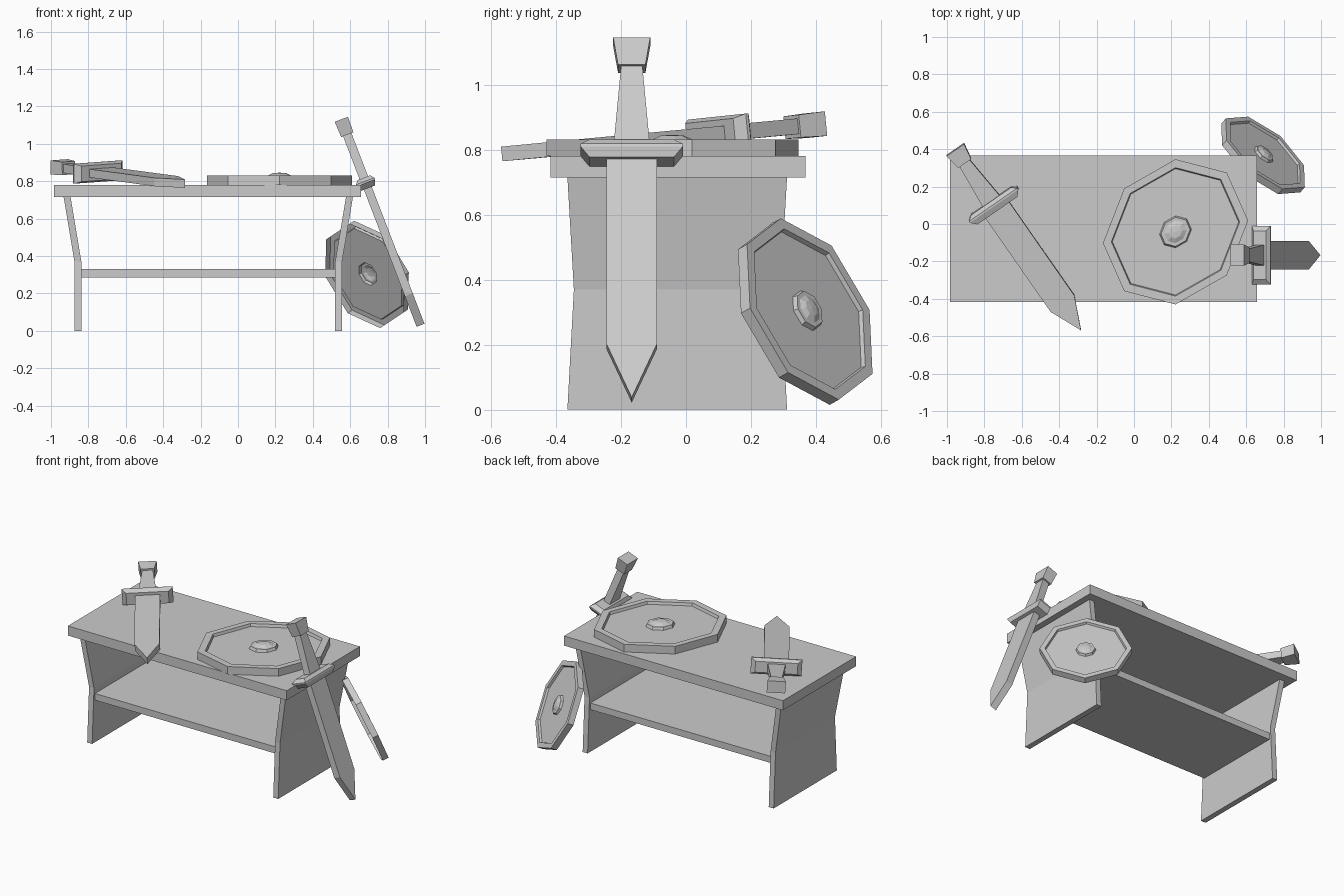
import bpy, bmesh
from math import sin, cos, pi
from mathutils import Vector, Matrix

if "Cube" in bpy.data.objects:
    bpy.data.objects.remove(bpy.data.objects["Cube"])


def finish(name, bm, matrix=None):
    if matrix is not None:
        bm.transform(matrix)
    bmesh.ops.remove_doubles(bm, verts=bm.verts, dist=0.0002)
    bmesh.ops.recalc_face_normals(bm, faces=bm.faces)
    me = bpy.data.meshes.new(name)
    bm.to_mesh(me)
    bm.free()
    ob = bpy.data.objects.new(name, me)
    bpy.context.collection.objects.link(ob)
    return ob


def loft(name, sections, matrix=None):
    """Stack of rectangles (z, centre x, centre y, half x, half y), capped."""
    bm = bmesh.new()
    rings = [[bm.verts.new((cx + i * hx, cy + j * hy, z))
              for i, j in ((-1, -1), (1, -1), (1, 1), (-1, 1))]
             for z, cx, cy, hx, hy in sections]
    for a, b in zip(rings, rings[1:]):
        for k in range(4):
            m = (k + 1) % 4
            bm.faces.new((a[k], a[m], b[m], b[k]))
    bm.faces.new(rings[0][::-1])
    bm.faces.new(rings[-1])
    return finish(name, bm, matrix)


def frame(origin, x, y, z):
    m = Matrix((x, y, z)).transposed().to_4x4()
    m.translation = origin
    return m


# table
TX, TY = -0.163, -0.025
loft("table_top", [(0.715, TX, TY, 0.82, 0.392), (0.78, TX, TY, 0.82, 0.392)])
for side, label in ((-1, "left"), (1, "right")):
    loft(label + "_leg", [(z, -0.159 + side * off, -0.027, 0.0185, hy)
         for z, off, hy in ((0, 0.697, 0.338), (0.37, 0.697, 0.318), (0.717, 0.755, 0.338))])
loft("shelf", [(0.285, -0.159, -0.027, 0.685, 0.308), (0.33, -0.159, -0.027, 0.685, 0.308)])


# shields: open-backed octagonal dish with raised rim and domed boss
def shield(name, origin, u, v, n):
    profile = [(1, 0), (1, 1), (0.885, 1), (0.87, 0.65), (0.22, 0.65),
               (0.2, 1.0), (0.155, 1.0), (0.09, 1.22), (0, 1.27)]
    bm = bmesh.new()
    rings = [[bm.verts.new((r * cos(k * pi / 4), r * sin(k * pi / 4), h)) for k in range(8)]
             for r, h in profile]
    for a, b in zip(rings, rings[1:]):
        for k in range(8):
            m = (k + 1) % 8
            bm.faces.new((a[k], a[m], b[m], b[k]))
    bmesh.ops.remove_doubles(bm, verts=bm.verts, dist=0.001)
    ob = finish(name, bm, frame(origin, u, v, n))
    return ob


shield("table_shield", Vector((0.222, -0.042, 0.78)), Vector((0.388, 0.06, 0)),
       Vector((0, 0.388, 0)), Vector((0, 0, 0.052)))
n = Vector((0.60, 0.695, 0.397)).normalized()
u = Vector((-0.085, -0.093, 0.291)).normalized()
v = n.cross(u)
shield("leaning_shield", Vector((0.69, 0.367, 0.302)) - n * 0.02, u * 0.304, v * 0.28, n * 0.04)


# swords: local z runs from tip to pommel, local x is the blade width
def sword(label, tip, end, width_dir):
    z = (end - tip).normalized()
    x = (width_dir - z * width_dir.dot(z)).normalized()
    m = frame(tip, x, z.cross(x), z)
    parts = {
        "blade": [(0, 0, 0.0225), (0.175, 0.077, 0.0225), (0.80, 0.077, 0.0225)],
        "guard": [(0.785, 0.130, 0.042), (0.815, 0.157, 0.053),
                  (0.825, 0.157, 0.053), (0.845, 0.130, 0.036)],
        "grip": [(0.84, 0.055, 0.024), (1.10, 0.032, 0.024)],
        "pommel": [(1.092, 0.042, 0.035), (1.18, 0.057, 0.038)],
    }
    for part, secs in parts.items():
        loft(label + "_sword_" + part, [(s, 0, 0, hw, ht) for s, hw, ht in secs], m)


sword("leaning", Vector((0.976, -0.167, 0.03)), Vector((0.553, -0.167, 1.13)), Vector((0, 1, 0)))
sword("lying", Vector((-0.283, -0.567, 0.787)), Vector((-0.955, 0.398, 0.877)),
      Vector((0.82, 0.57, 0.06)))
